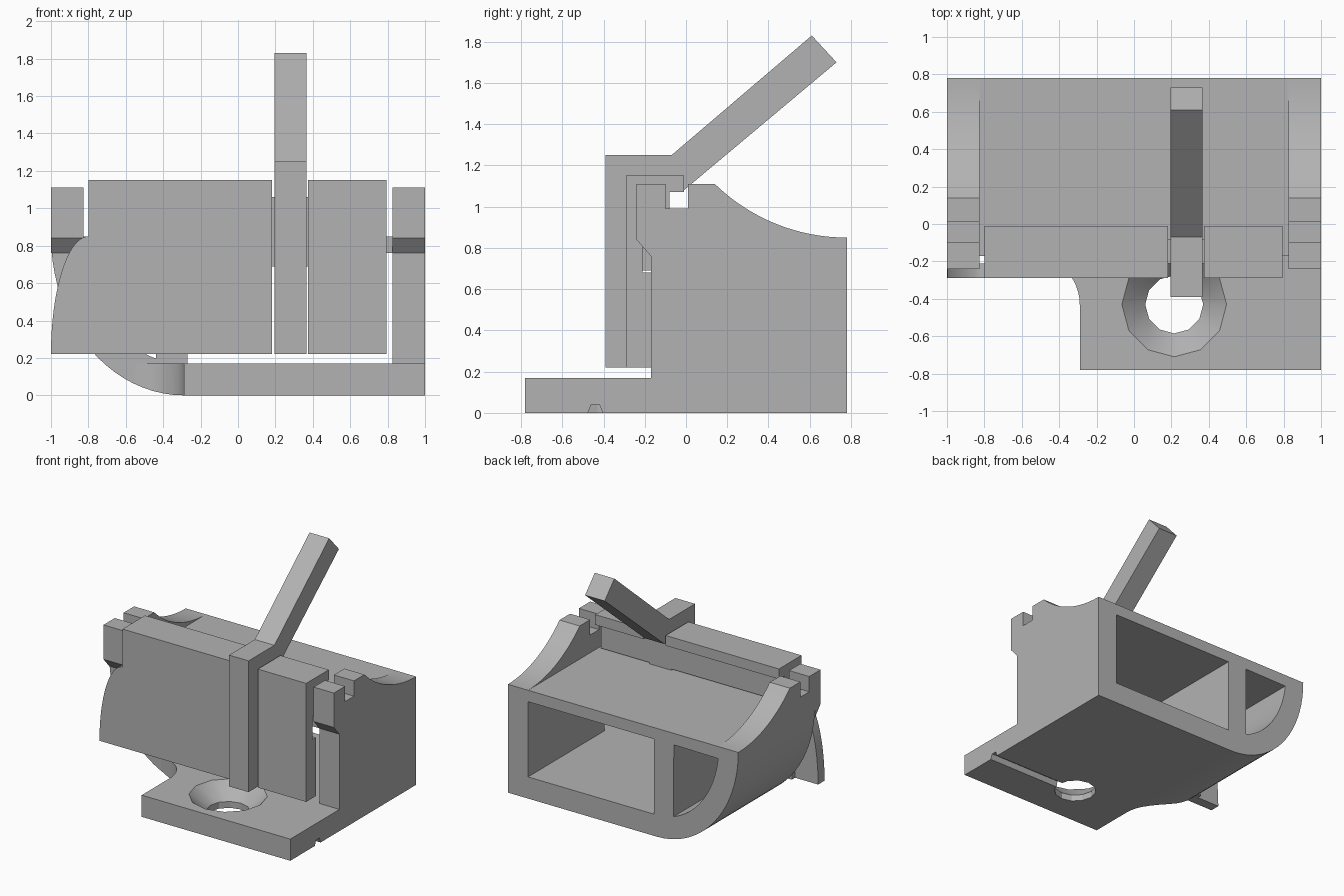
import bpy, bmesh, math
from mathutils import Vector

old = bpy.data.objects.get("Cube")
if old:
    bpy.data.objects.remove(old, do_unlink=True)

grey = bpy.data.materials.new("plain_grey")
grey.use_nodes = True
COLOUR = (0.45, 0.45, 0.45, 1)
grey.diffuse_color = COLOUR
grey.node_tree.nodes["Principled BSDF"].inputs["Base Color"].default_value = COLOUR


def prism(name, points, axis, lo, hi):
    """Extrude a 2D outline along x (points y,z), y (points x,z) or z (points x,y)."""
    place = {"x": lambda a, b: (lo, a, b), "y": lambda a, b: (a, lo, b),
             "z": lambda a, b: (a, b, lo)}[axis]
    bm = bmesh.new()
    face = bm.faces.new([bm.verts.new(place(*p)) for p in points])
    made = bmesh.ops.extrude_face_region(bm, geom=[face])["geom"]
    step = Vector([(hi - lo) if axis == c else 0 for c in "xyz"])
    bmesh.ops.translate(bm, vec=step, verts=[v for v in made if isinstance(v, bmesh.types.BMVert)])
    bmesh.ops.recalc_face_normals(bm, faces=bm.faces)
    return add(name, bm)


def add(name, bm):
    mesh = bpy.data.meshes.new(name)
    bm.to_mesh(mesh)
    bm.free()
    mesh.materials.append(grey)
    obj = bpy.data.objects.new(name, mesh)
    bpy.context.collection.objects.link(obj)
    return obj


def box(name, x0, x1, y0, y1, z0, z1):
    return prism(name, [(x0, y0), (x1, y0), (x1, y1), (x0, y1)], "z", z0, z1)


def arc(cx, cy, rx, ry, start, end, n=20):
    angles = [math.radians(start + (end - start) * i / n) for i in range(n + 1)]
    return [(cx + rx * math.cos(a), cy + ry * math.sin(a)) for a in angles]


def boolean(obj, cutter, operation="DIFFERENCE"):
    mod = obj.modifiers.new(operation, "BOOLEAN")
    mod.object, mod.operation, mod.solver = cutter, operation, "EXACT"
    graph = bpy.context.evaluated_depsgraph_get()
    result = bpy.data.meshes.new_from_object(obj.evaluated_get(graph))
    obj.modifiers.clear()
    obj.data = result
    bpy.data.objects.remove(cutter, do_unlink=True)


def smooth(obj):
    bpy.ops.object.select_all(action="DESELECT")
    obj.select_set(True)
    bpy.context.view_layer.objects.active = obj
    bpy.ops.object.shade_smooth_by_angle(angle=math.radians(25))


# Hollow body with one rounded lower edge
outer = arc(-0.29, 0.85, 0.71, 0.85, 180, 270) + [(1, 0), (1, 0.85)]
body = prism("body", outer, "y", -0.17, 0.78)
boolean(body, box("main_cavity", -0.27, 0.825, -1, 1, 0.17, 0.76))
inner = [p for p in arc(-0.29, 0.85, 0.54, 0.68, 188, 254)]
boolean(body, prism("side_cavity", inner + [(-0.44, 0.76)], "y", -1, 1))
smooth(body)

# Side cheeks with a pivot notch and a scooped back
cheek = [(0.78, 0.85), (-0.17, 0.85), (-0.17, 0.76), (-0.24, 0.84), (-0.24, 1.11), (-0.1, 1.11),
         (-0.1, 0.99), (0.01, 0.99), (0.01, 1.11)]
cheek += arc(0.78, 1.768, 0.918, 0.918, 225.8, 270, 16)[:-1]
for name, x in (("left_cheek", 0.825), ("right_cheek", -1)):
    smooth(prism(name, cheek, "x", x, x + 0.175))

# Base plate with a filleted corner, trimmed to the rounded body edge
plan = [(1, -0.17), (1, -0.78), (-0.29, -0.78)] + arc(-0.55, -0.43, 0.26, 0.26, 0, 90, 12)
plate = prism("base_plate", plan, "z", 0, 0.17)
boolean(plate, prism("plate_trim", outer, "y", -1, 1), "INTERSECT")

# Countersunk screw hole and drain groove
bm = bmesh.new()
rings = []
for z, r in ((-0.05, 0.155), (0.05, 0.155), (0.17, 0.28), (0.2, 0.28)):
    rings.append([bm.verts.new((x, y, z)) for x, y in arc(0.215, -0.43, r, r, 0, 330, 11)])
for low, high in zip(rings, rings[1:]):
    for i in range(12):
        j = (i + 1) % 12
        bm.faces.new((low[i], low[j], high[j], high[i]))
bm.faces.new(rings[0][::-1])
bm.faces.new(rings[-1])
boolean(plate, add("countersink", bm))
groove = [(-0.48, -0.01), (-0.46, 0.04), (-0.42, 0.04), (-0.4, -0.01)]
boolean(plate, prism("groove", groove, "x", 0.3, 1.1))
smooth(plate)

# Flap halves with a hooked top and an inner pad
flap = [(-0.29, 0.22), (-0.29, 1.15), (-0.01, 1.15), (-0.01, 1.07), (-0.08, 1.07), (-0.08, 0.86),
        (-0.21, 0.86), (-0.21, 0.68), (-0.17, 0.68), (-0.17, 0.22)]
for name, x0, x1 in (("left_flap", 0.375, 0.795), ("right_flap", -0.8, 0.183)):
    prism(name, flap, "x", x0, x1)
wing = [(-0.8, 0.22)] + arc(-0.8, 0.22, 0.2, 0.63, 90, 180)
smooth(prism("flap_wing", wing, "y", -0.29, -0.21))
box("flap_web", 0.183, 0.375, -0.21, -0.08, 0.69, 1.06)

# Bent lever
lever = [(-0.39, 0.22), (-0.39, 1.25), (-0.07, 1.25), (0.61, 1.83), (0.73, 1.7),
         (-0.01, 1.08), (-0.08, 1.07), (-0.08, 0.86), (-0.21, 0.86), (-0.21, 0.22)]
prism("lever", lever, "x", 0.195, 0.365)
